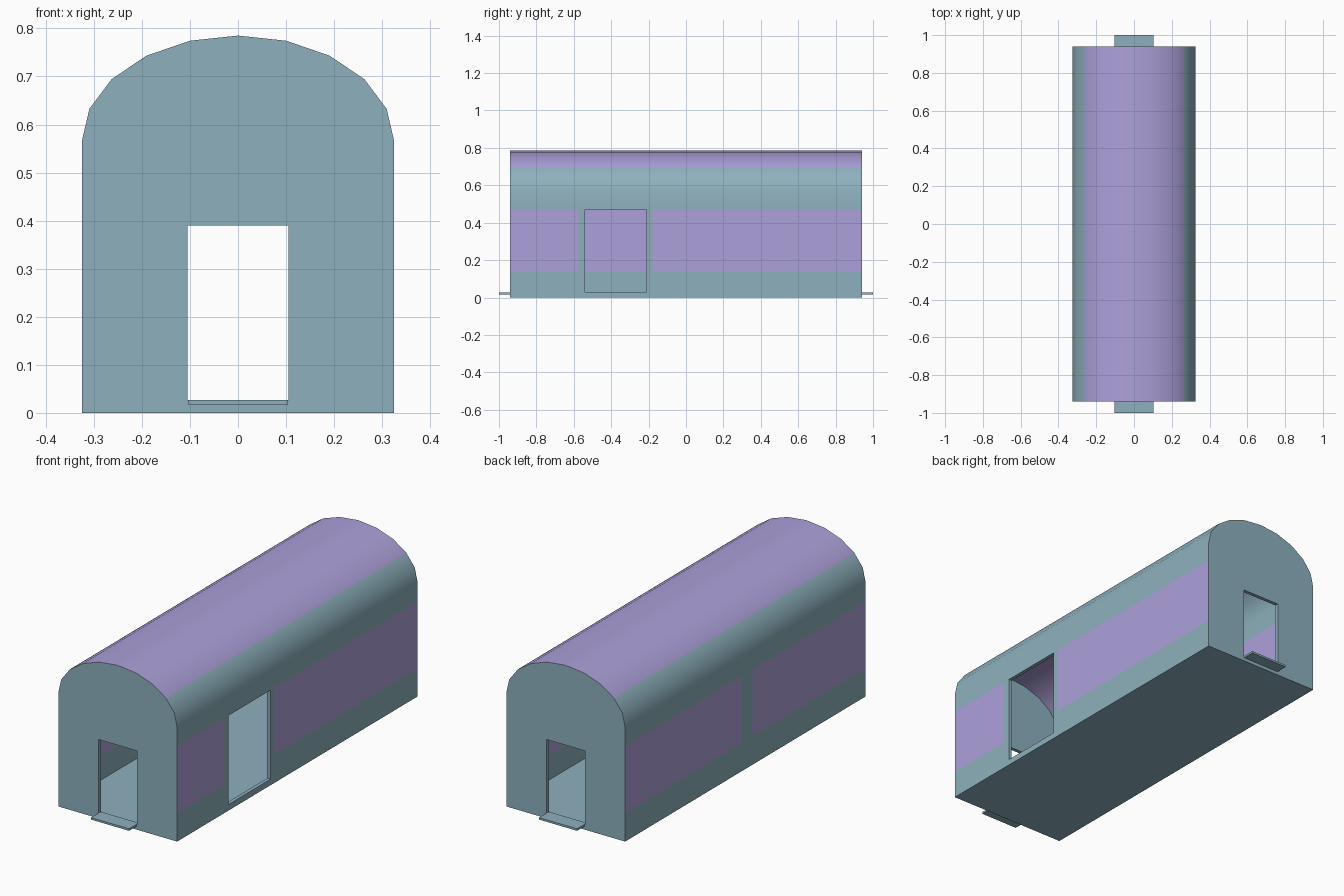
import bpy, bmesh, math

cube = bpy.data.objects.get("Cube")
if cube:
    bpy.data.objects.remove(cube, do_unlink=True)


def material(name, rgb):
    mat = bpy.data.materials.new(name)
    mat.use_nodes = True
    mat.diffuse_color = (*rgb, 1)
    mat.node_tree.nodes["Principled BSDF"].inputs["Base Color"].default_value = (*rgb, 1)
    return mat


TEAL = material("dusty teal", (0.27, 0.44, 0.51))
PURPLE = material("soft purple", (0.42, 0.355, 0.71))

HALF_W, HALF_L = 0.325, 0.94
EAVES, RISE = 0.565, 0.22
WALL = 0.018
BAND = (0.14, 0.47)              # painted stripe heights
DOOR_Y, DOOR_Z = (-0.54, -0.21), (0.03, 0.47)
GAPS = {1: (-0.575, -0.18), -1: (-0.055, 0.03)}   # stripe breaks per side
END_W, END_Z = 0.105, (0.026, 0.39)


def make_object(name, bm, mats):
    bmesh.ops.recalc_face_normals(bm, faces=bm.faces)
    mesh = bpy.data.meshes.new(name)
    bm.to_mesh(mesh)
    bm.free()
    for mat in mats:
        mesh.materials.append(mat)
    obj = bpy.data.objects.new(name, mesh)
    bpy.context.collection.objects.link(obj)
    return obj


# Cross-section: straight walls with a half-ellipse roof
heights = [0, DOOR_Z[0], *BAND]
arch = [(-HALF_W * math.cos(math.pi * i / 10), EAVES + RISE * math.sin(math.pi * i / 10))
        for i in range(11)]
section = ([(-HALF_W, z) for z in heights] + arch
           + [(HALF_W, z) for z in reversed(heights)])
stations = sorted([-HALF_L, HALF_L, *DOOR_Y, *GAPS[1], *GAPS[-1]])

# Sides, roof and underside
bm = bmesh.new()
rings = [[bm.verts.new((x, y, z)) for x, z in section] for y in stations]
count = len(section)
for a, b in zip(rings, rings[1:]):
    for i in range(count):
        j = (i + 1) % count
        bm.faces.new((a[i], a[j], b[j], b[i]))

# End walls around a doorway
mid = count // 2
for ring, y in ((rings[0], -HALF_L), (rings[-1], HALF_L)):
    low, high = END_Z
    bl, tl, tc, tr, br = [bm.verts.new((x, y, z)) for x, z in
                          ((-END_W, low), (-END_W, high), (0, high), (END_W, high), (END_W, low))]
    bm.faces.new(ring[:mid + 1] + [tc, tl, bl])
    bm.faces.new(ring[mid:] + [br, tr, tc])
    bm.faces.new((ring[0], bl, br, ring[-1]))
bmesh.ops.recalc_face_normals(bm, faces=bm.faces)

# Paint the roof and stripes, and open the side door
door = []
for face in bm.faces:
    c, n = face.calc_center_median(), face.normal
    if abs(n.y) > 0.5:
        continue
    if c.z > 0.69:
        face.material_index = 1
    elif abs(n.x) > 0.99 and BAND[0] < c.z < BAND[1]:
        gap = GAPS[1 if c.x > 0 else -1]
        face.material_index = 0 if gap[0] < c.y < gap[1] else 1
    if n.x > 0.99 and DOOR_Y[0] < c.y < DOOR_Y[1] and DOOR_Z[0] < c.z < DOOR_Z[1]:
        door.append(face)
bmesh.ops.delete(bm, geom=door, context='FACES')

body = make_object("carriage_body", bm, (TEAL, PURPLE))
solid = body.modifiers.new("wall thickness", 'SOLIDIFY')
solid.thickness = WALL
solid.offset = -1
solid.use_even_offset = True
bpy.ops.object.select_all(action='DESELECT')
body.select_set(True)
bpy.context.view_layer.objects.active = body
bpy.ops.object.modifier_apply(modifier=solid.name)
bpy.ops.object.shade_smooth_by_angle(angle=math.radians(30))

# Step plates at both end doorways
for name, side in (("front_step", -1), ("back_step", 1)):
    bm = bmesh.new()
    bmesh.ops.create_cube(bm, size=1)
    bmesh.ops.scale(bm, vec=(2 * END_W - 0.002, 0.075, 0.01), verts=bm.verts)
    bmesh.ops.translate(bm, vec=(0, side * 0.9625, 0.022), verts=bm.verts)
    make_object(name, bm, (TEAL,))
